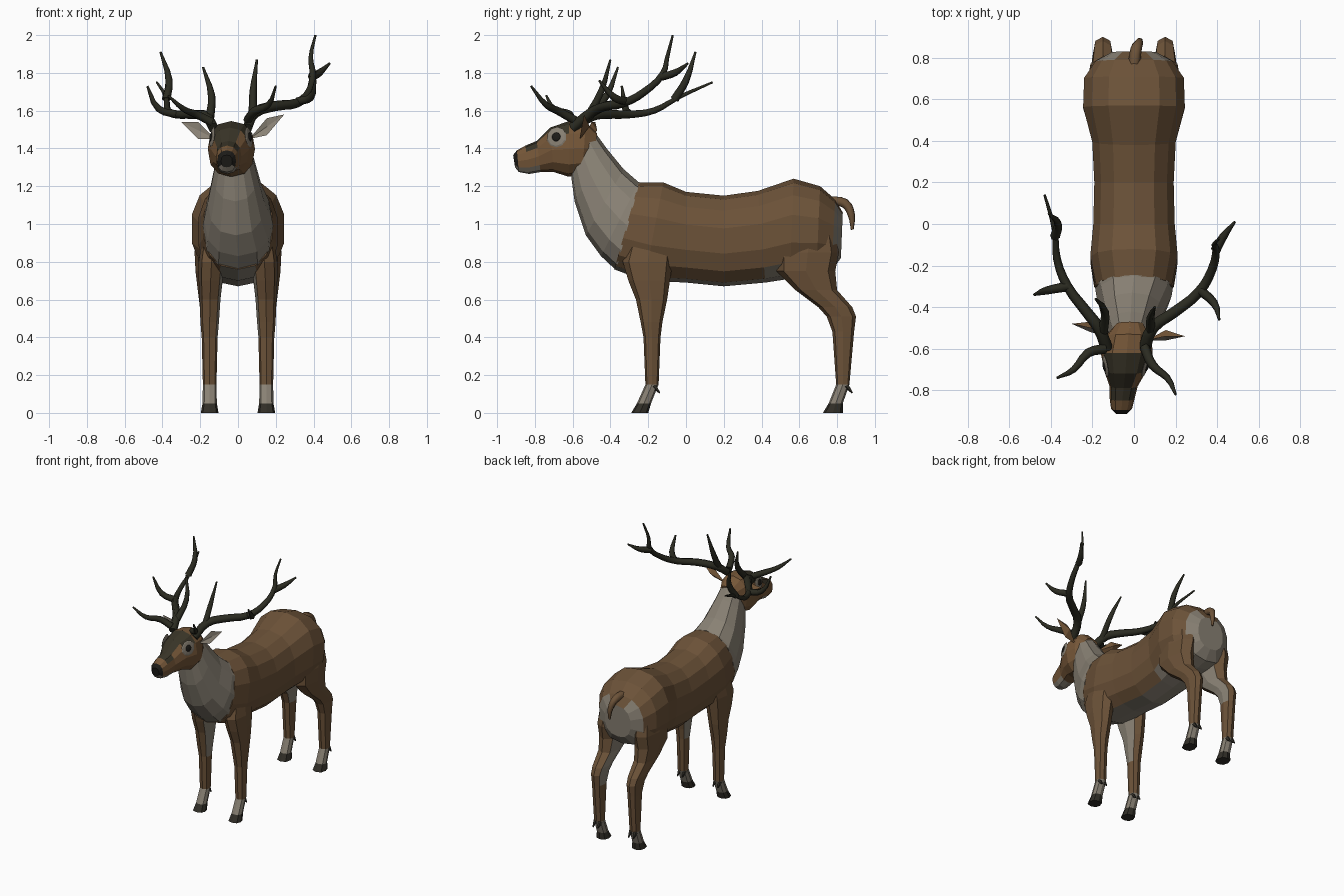
import bpy, bmesh, math
from mathutils import Vector as V

cube = bpy.data.objects.get("Cube")
if cube:
    bpy.data.objects.remove(cube)


def material(name, rgb):
    m = bpy.data.materials.new(name)
    m.use_nodes = True
    m.diffuse_color = (*rgb, 1)
    m.node_tree.nodes["Principled BSDF"].inputs["Base Color"].default_value = (*rgb, 1)
    return m


MATS = [material("coat brown", (0.15, 0.085, 0.04)),
        material("face brown", (0.18, 0.095, 0.04)),
        material("pale fur", (0.25, 0.22, 0.175)),
        material("dark forehead", (0.04, 0.034, 0.02)),
        material("antler", (0.024, 0.024, 0.015)),
        material("hoof", (0.03, 0.027, 0.02)),
        material("black", (0.012, 0.011, 0.009))]
COAT, FACE, PALE, DARK, ANTLER, HOOF, BLACK = range(7)


def finish(bm, name, rule):
    """Store the mesh and colour each face by rule(centre, normal)."""
    bmesh.ops.recalc_face_normals(bm, faces=bm.faces)
    for f in bm.faces:
        f.material_index = rule(f.calc_center_median(), f.normal)
    me = bpy.data.meshes.new(name)
    bm.to_mesh(me)
    bm.free()
    for m in MATS:
        me.materials.append(m)
    ob = bpy.data.objects.new(name, me)
    bpy.context.collection.objects.link(ob)
    return ob


def section(a, b, w, n, power=0.85):
    """Rounded ring spanning a to b, with half width w along x."""
    a, b = V(a), V(b)
    mid, half = (a + b) / 2, (a - b) / 2
    soft = lambda t: math.copysign(abs(t) ** power, t)
    return [mid + half * soft(math.cos(t)) + V((w * soft(math.sin(t)), 0, 0))
            for t in (2 * math.pi * i / n for i in range(n))]


def loft(name, rings, rule):
    bm = bmesh.new()
    rows = [[bm.verts.new(p) for p in r] for r in rings]
    n = len(rows[0])
    for r, s in zip(rows, rows[1:]):
        for i in range(n):
            bm.faces.new((r[i], r[(i + 1) % n], s[(i + 1) % n], s[i]))
    bm.faces.new(rows[0])
    bm.faces.new(rows[-1])
    return finish(bm, name, rule)


def upright(data, n):
    """Rings from (top y, top z, bottom y, bottom z, half width, centre x)."""
    return [section((x, ty, tz), (x, by, bz), w, n) for ty, tz, by, bz, w, x in data]


# Torso
def torso_rule(c, n):
    rump = c.y > 0.75 and abs(c.x) < 0.15 and c.z < 1.08
    return PALE if rump or n.z < -0.75 else COAT


loft("torso", upright([
    (-0.25, 1.22, -0.38, 0.76, 0.185, 0),
    (-0.12, 1.22, -0.22, 0.70, 0.215, 0),
    (0.0, 1.17, 0.0, 0.69, 0.20, 0),
    (0.2, 1.15, 0.2, 0.67, 0.195, 0),
    (0.38, 1.175, 0.42, 0.69, 0.205, 0),
    (0.57, 1.24, 0.55, 0.71, 0.25, 0),
    (0.71, 1.20, 0.69, 0.73, 0.245, 0),
    (0.79, 1.13, 0.77, 0.75, 0.19, 0),
    (0.83, 1.06, 0.82, 0.82, 0.11, 0)], 14), torso_rule)

# Neck and chest
loft("neck", upright([
    (-0.50, 1.51, -0.61, 1.27, 0.085, -0.02),
    (-0.42, 1.40, -0.59, 1.12, 0.115, -0.015),
    (-0.33, 1.29, -0.53, 0.94, 0.15, -0.01),
    (-0.25, 1.221, -0.45, 0.83, 0.18, 0),
    (-0.245, 1.222, -0.37, 0.755, 0.187, 0)], 12), lambda c, n: PALE)


# Head, with dark forehead, pale chin and black nose
def head_rule(c, n):
    if c.y < -0.885:
        return BLACK if c.z > 1.31 else PALE
    if n.z < -0.5 and c.y < -0.78:
        return PALE
    if n.z > 0.45 and -0.84 < c.y < -0.6:
        return DARK
    return FACE


head = loft("head", upright([
    (-0.915, 1.365, -0.905, 1.30, 0.03, -0.06),
    (-0.895, 1.39, -0.885, 1.275, 0.05, -0.06),
    (-0.85, 1.415, -0.83, 1.265, 0.06, -0.057),
    (-0.79, 1.44, -0.77, 1.275, 0.068, -0.05),
    (-0.72, 1.51, -0.70, 1.275, 0.10, -0.042),
    (-0.62, 1.545, -0.62, 1.25, 0.125, -0.035),
    (-0.53, 1.54, -0.55, 1.26, 0.11, -0.027),
    (-0.47, 1.48, -0.50, 1.32, 0.07, -0.02)], 12), head_rule)
bpy.context.view_layer.update()


# Eyes: thin lenses laid on the head surface
def lens(name, pos, normal, radius, thick, mat):
    bm = bmesh.new()
    bmesh.ops.create_uvsphere(bm, u_segments=10, v_segments=6, radius=1)
    bmesh.ops.scale(bm, vec=(radius, radius, thick), verts=bm.verts)
    ob = finish(bm, name, lambda c, n: mat)
    ob.rotation_euler = normal.to_track_quat("Z", "Y").to_euler()
    ob.location = pos


for s, side in ((1, "left"), (-1, "right")):
    hit, pos, normal, _ = head.ray_cast(V((s, -0.685, 1.46)), V((-s, 0, 0)))
    if hit:
        lens(side + "_eye_patch", pos, normal, 0.055, 0.008, PALE)
        lens(side + "_eye", pos + normal * 0.006, normal, 0.025, 0.008, BLACK)


# Ears: leaf shapes, pale inside and brown behind
def ear(name, root, tip):
    root, tip = V(root), V(tip)
    mid = root.lerp(tip, 0.5)
    bm = bmesh.new()
    r, t, up, low, cup, back = [bm.verts.new(p) for p in (
        root, tip, mid + V((0, 0.01, 0.045)), mid + V((0, -0.01, -0.045)),
        mid + V((0, 0.012, 0)), mid + V((0, 0.04, 0)))]
    for m in (cup, back):
        for a, b in ((r, up), (up, t), (t, low), (low, r)):
            bm.faces.new((a, b, m))
    finish(bm, name, lambda c, n: PALE if n.y < 0 else FACE)


ear("left_ear", (0.06, -0.56, 1.45), (0.245, -0.54, 1.58))
ear("right_ear", (-0.12, -0.54, 1.45), (-0.30, -0.48, 1.54))


# Legs, each one loft from shoulder or hip to hoof
def leg_rule(c, n):
    if c.z < 0.045:
        return HOOF
    inside = n.x * c.x < 0 and abs(n.x) > 0.6 and c.z > 0.38
    return PALE if c.z < 0.13 or inside else COAT


def dewclaw(name, x, y):
    bm = bmesh.new()
    bmesh.ops.create_cone(bm, cap_ends=True, segments=5, radius1=0.016, radius2=0.004, depth=0.05)
    ob = finish(bm, name, lambda c, n: HOOF)
    ob.location = (x, y, 0.125)
    ob.rotation_euler = (math.radians(-140), 0, 0)


FRONT = [(1.0, -0.28, -0.06, 0.12, 0.06), (0.8, -0.335, -0.07, 0.14, 0.068),
         (0.7, -0.305, -0.085, 0.145, 0.063), (0.6, -0.265, -0.10, 0.148, 0.055),
         (0.48, -0.24, -0.125, 0.15, 0.049), (0.4, -0.225, -0.135, 0.15, 0.042),
         (0.15, -0.215, -0.145, 0.15, 0.036), (0.05, -0.26, -0.185, 0.15, 0.038),
         (0, -0.29, -0.20, 0.15, 0.047)]
HIND = [(1.05, 0.55, 0.77, 0.13, 0.08), (0.85, 0.48, 0.81, 0.145, 0.085),
        (0.75, 0.48, 0.79, 0.15, 0.075), (0.65, 0.58, 0.80, 0.15, 0.063),
        (0.56, 0.70, 0.88, 0.15, 0.052), (0.51, 0.745, 0.90, 0.15, 0.047),
        (0.43, 0.775, 0.89, 0.15, 0.041), (0.15, 0.795, 0.865, 0.15, 0.036),
        (0.05, 0.755, 0.83, 0.15, 0.038), (0, 0.725, 0.83, 0.15, 0.047)]
for s, side in ((1, "left"), (-1, "right")):
    for part, data, claw in (("front", FRONT, -0.155), ("hind", HIND, 0.865)):
        name = f"{side}_{part}_leg"
        loft(name, [section((s * x, a, z), (s * x, b, z), w, 8, 0.8)
                    for z, a, b, x, w in data], leg_rule)
        for k in (-1, 1):
            dewclaw(f"{name}_dewclaw", s * 0.15 + k * 0.02, claw)


# Tapered curves for the antlers and tail
def horn(name, points, start, end, mat):
    cu = bpy.data.curves.new(name, "CURVE")
    cu.dimensions = "3D"
    cu.bevel_depth = 1
    cu.bevel_resolution = 1
    cu.resolution_u = 3
    cu.use_fill_caps = True
    sp = cu.splines.new("BEZIER")
    sp.bezier_points.add(len(points) - 1)
    for i, (bp, p) in enumerate(zip(sp.bezier_points, points)):
        t = i / (len(points) - 1)
        bp.co = p
        bp.handle_left_type = bp.handle_right_type = "AUTO"
        bp.radius = start + (end - start) * t ** 2
    cu.materials.append(MATS[mat])
    bpy.context.collection.objects.link(bpy.data.objects.new(name, cu))


horn("left_antler_beam", [(0.05, -0.6, 1.51), (0.09, -0.5, 1.59), (0.2, -0.42, 1.625), (0.31, -0.33, 1.64),
     (0.375, -0.22, 1.7), (0.395, -0.12, 1.8), (0.385, -0.1, 1.88), (0.41, -0.07, 2.0)], 0.029, 0.006, ANTLER)
horn("right_antler_beam", [(-0.13, -0.6, 1.51), (-0.17, -0.5, 1.57), (-0.23, -0.42, 1.58), (-0.32, -0.3, 1.58),
     (-0.37, -0.17, 1.6), (-0.38, -0.04, 1.67), (-0.43, 0.14, 1.75)], 0.029, 0.006, ANTLER)
TINES = {
    "left_fork": [(0.39, -0.13, 1.78), (0.43, -0.06, 1.8), (0.485, 0.01, 1.85)],
    "left_outer": [(0.32, -0.32, 1.65), (0.385, -0.38, 1.67), (0.41, -0.46, 1.76)],
    "left_inner": [(0.08, -0.52, 1.57), (0.08, -0.45, 1.7), (0.1, -0.4, 1.87)],
    "left_brow": [(0.05, -0.59, 1.55), (0.09, -0.68, 1.6), (0.16, -0.74, 1.63), (0.2, -0.82, 1.73)],
    "right_fork": [(-0.38, -0.06, 1.66), (-0.365, 0.0, 1.76), (-0.41, 0.05, 1.91)],
    "right_outer": [(-0.32, -0.3, 1.58), (-0.42, -0.32, 1.61), (-0.48, -0.34, 1.73)],
    "right_inner": [(-0.15, -0.52, 1.56), (-0.14, -0.42, 1.68), (-0.185, -0.36, 1.83)],
    "right_brow": [(-0.14, -0.6, 1.54), (-0.22, -0.62, 1.58), (-0.29, -0.7, 1.61), (-0.37, -0.74, 1.68)],
}
for name, pts in TINES.items():
    horn(name + "_tine", pts, 0.024, 0.006, ANTLER)

horn("tail", [(0, 0.76, 1.12), (0.01, 0.84, 1.11), (0.025, 0.875, 1.05), (0.03, 0.88, 0.97)], 0.03, 0.008, COAT)
